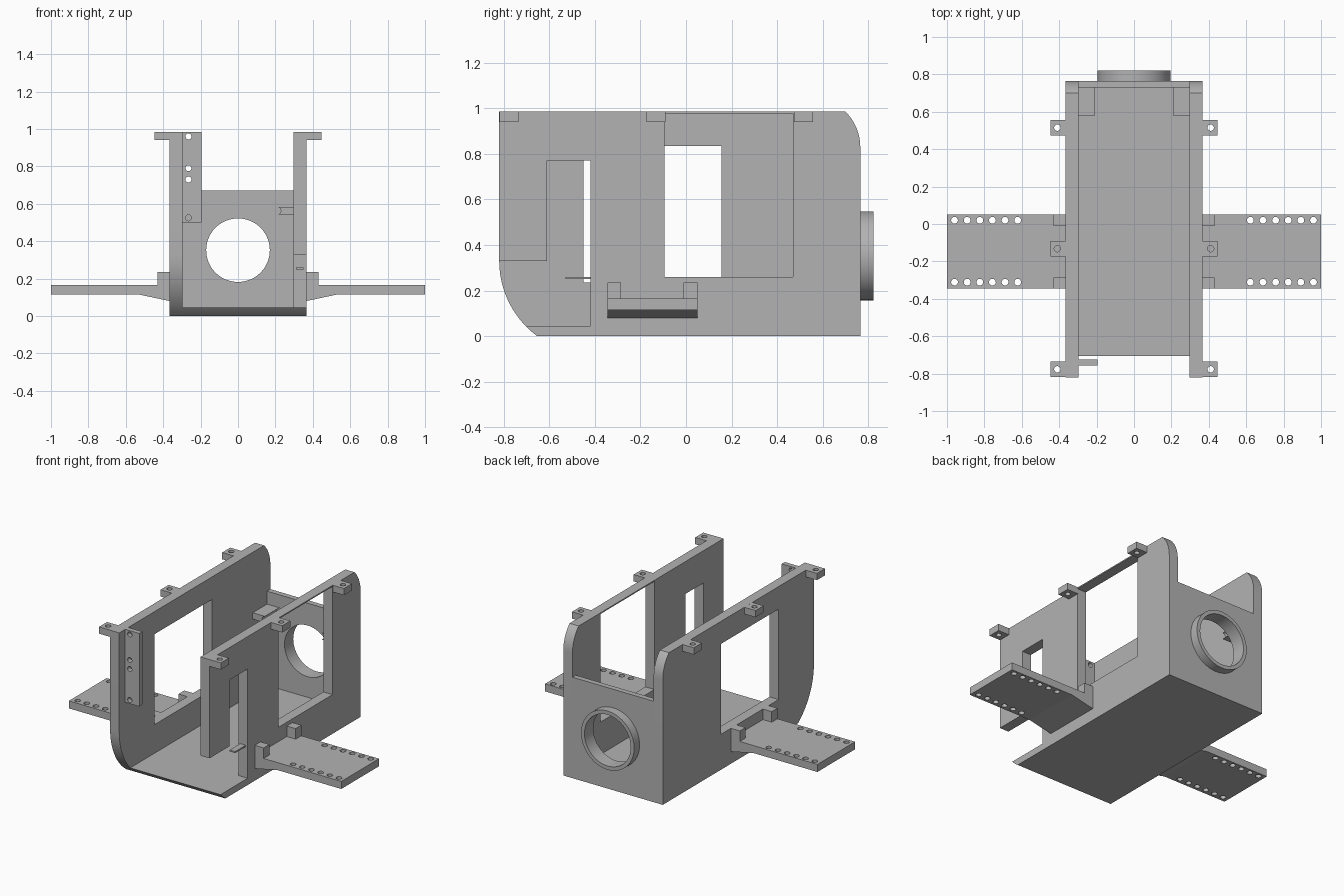
import bpy, bmesh, math
from mathutils import Vector

cube = bpy.data.objects.get("Cube")
if cube:
    bpy.data.objects.remove(cube)

grey = bpy.data.materials.new("plain grey")
grey.use_nodes = True
colour = (0.45, 0.45, 0.45, 1)
grey.diffuse_color = colour
grey.node_tree.nodes["Principled BSDF"].inputs["Base Color"].default_value = colour

# Maps profile coordinates (u, v) and depth w onto the extrusion axis
AXES = {
    "x": lambda u, v, w: Vector((w, u, v)),
    "y": lambda u, v, w: Vector((u, w, v)),
    "z": lambda u, v, w: Vector((u, v, w)),
}


def rect(u0, u1, v0, v1):
    return [(u0, v0), (u1, v0), (u1, v1), (u0, v1)]


def arc(cu, cv, r, start, end, n=12):
    angles = [math.radians(start + (end - start) * i / n) for i in range(n + 1)]
    return [(cu + r * math.cos(a), cv + r * math.sin(a)) for a in angles]


def circle(cu, cv, r, n=24):
    return arc(cu, cv, r, 0, 360, n)[:-1]


def plate(name, axis, w0, w1, outline, holes=()):
    """Extrude an outline with holes from w0 to w1 along an axis."""
    place = AXES[axis]
    bm = bmesh.new()
    edges = []
    for loop in [outline, *holes]:
        vs = [bm.verts.new(place(u, v, w0)) for u, v in loop]
        edges += [bm.edges.new((a, b)) for a, b in zip(vs, vs[1:] + vs[:1])]
    bmesh.ops.triangle_fill(bm, edges=edges, use_beauty=True, normal=place(0, 0, 1))
    ext = bmesh.ops.extrude_face_region(bm, geom=bm.faces[:], use_keep_orig=True)
    moved = [g for g in ext["geom"] if isinstance(g, bmesh.types.BMVert)]
    bmesh.ops.translate(bm, verts=moved, vec=place(0, 0, w1 - w0))
    bmesh.ops.recalc_face_normals(bm, faces=bm.faces[:])
    mesh = bpy.data.meshes.new(name)
    bm.to_mesh(mesh)
    bm.free()
    mesh.materials.append(grey)
    obj = bpy.data.objects.new(name, mesh)
    bpy.context.collection.objects.link(obj)
    bpy.ops.object.select_all(action='DESELECT')
    obj.select_set(True)
    bpy.context.view_layer.objects.active = obj
    bpy.ops.object.shade_smooth_by_angle(angle=math.radians(30))
    return obj


INNER, OUTER = 0.298, 0.365
FRONT, BACK, TOP, FLOOR = -0.82, 0.765, 0.985, 0.045

# Curved corners shared by walls and floor
NOSE_R = 0.41
nose_z = 0.33
nose_end = 180 + math.degrees(math.asin(nose_z / NOSE_R))
floor_angle = 180 + math.degrees(math.asin((nose_z - FLOOR) / NOSE_R))
nose = arc(FRONT + NOSE_R, nose_z, NOSE_R, 180, nose_end)
floor_nose = arc(FRONT + NOSE_R, nose_z, NOSE_R, floor_angle, nose_end, 4)
rear_corner = arc(BACK - 0.217, 0.83, 0.217, 0, 45.6)

# Side walls
plate("right_wall", "x", -OUTER, -INNER,
      nose + [(BACK, 0)] + rear_corner + [(FRONT, TOP)],
      [rect(-0.45, 0.155, 0.235, 0.835)])
plate("left_wall", "x", INNER, OUTER,
      floor_nose + [(BACK, 0)] + rear_corner
      + [(FRONT, TOP), (FRONT, nose_z), (-0.61, nose_z),
         (-0.61, 0.77), (-0.42, 0.77), (-0.42, FLOOR)],
      [rect(-0.095, 0.47, 0.26, 0.977)])

# Floor and back wall with its round collar
plate("floor", "x", -INNER, INNER, floor_nose + [(BACK, 0), (BACK, FLOOR)])
plate("back_wall", "y", 0.73, BACK, rect(-INNER, INNER, FLOOR, 0.67),
      [circle(0, 0.352, 0.17, 64)])
plate("collar", "y", BACK, 0.822, circle(0, 0.352, 0.195, 64),
      [circle(0, 0.352, 0.17, 64)])

# Drilled strip inside the right wall and small latch in the left slot
plate("drilled_strip", "y", -0.757, -0.725, rect(-INNER, -0.195, 0.5, TOP),
      [circle(-0.265, z, 0.016) for z in (0.96, 0.79, 0.73, 0.525)])
plate("slot_latch", "z", 0.25, 0.26, rect(0.31, 0.35, -0.53, -0.42))

for side, s in (("left", 1), ("right", -1)):
    # Drilled ears along the top edge
    for where, y in (("front", -0.777), ("middle", -0.132), ("rear", 0.515)):
        plate(f"{side}_{where}_ear", "z", 0.94, TOP,
              rect(s * OUTER, s * 0.447, y - 0.042, y + 0.042),
              [circle(s * 0.41, y, 0.017)])

    # Wing: tapered root, drilled flat plate and two upright tabs
    y0, y1 = -0.345, 0.05
    plate(f"{side}_wing_root", "y", y0, y1,
          [(s * OUTER, 0.08), (s * 0.53, 0.115), (s * 0.53, 0.165), (s * OUTER, 0.165)])
    plate(f"{side}_wing", "z", 0.115, 0.165, rect(s * 0.53, s, y0, y1),
          [circle(s * (0.622 + 0.0675 * i), y, 0.018)
           for i in range(6) for y in (-0.311, 0.02)])
    for where, y in (("front", y0), ("rear", y1 - 0.06)):
        plate(f"{side}_{where}_tab", "y", y, y + 0.06,
              rect(s * OUTER, s * 0.43, 0.165, 0.235))

    # Rounded inner bracket next to the back wall
    tip = [(s * -u, v) for u, v in arc(-0.208, 0.563, 0.021, -90, 90)]
    tip = [(s * (0.416 - abs(u)), v) for u, v in tip]
    plate(f"{side}_inner_bracket", "y", 0.58, 0.73,
          tip + [(s * INNER, 0.584), (s * INNER, 0.542)])
